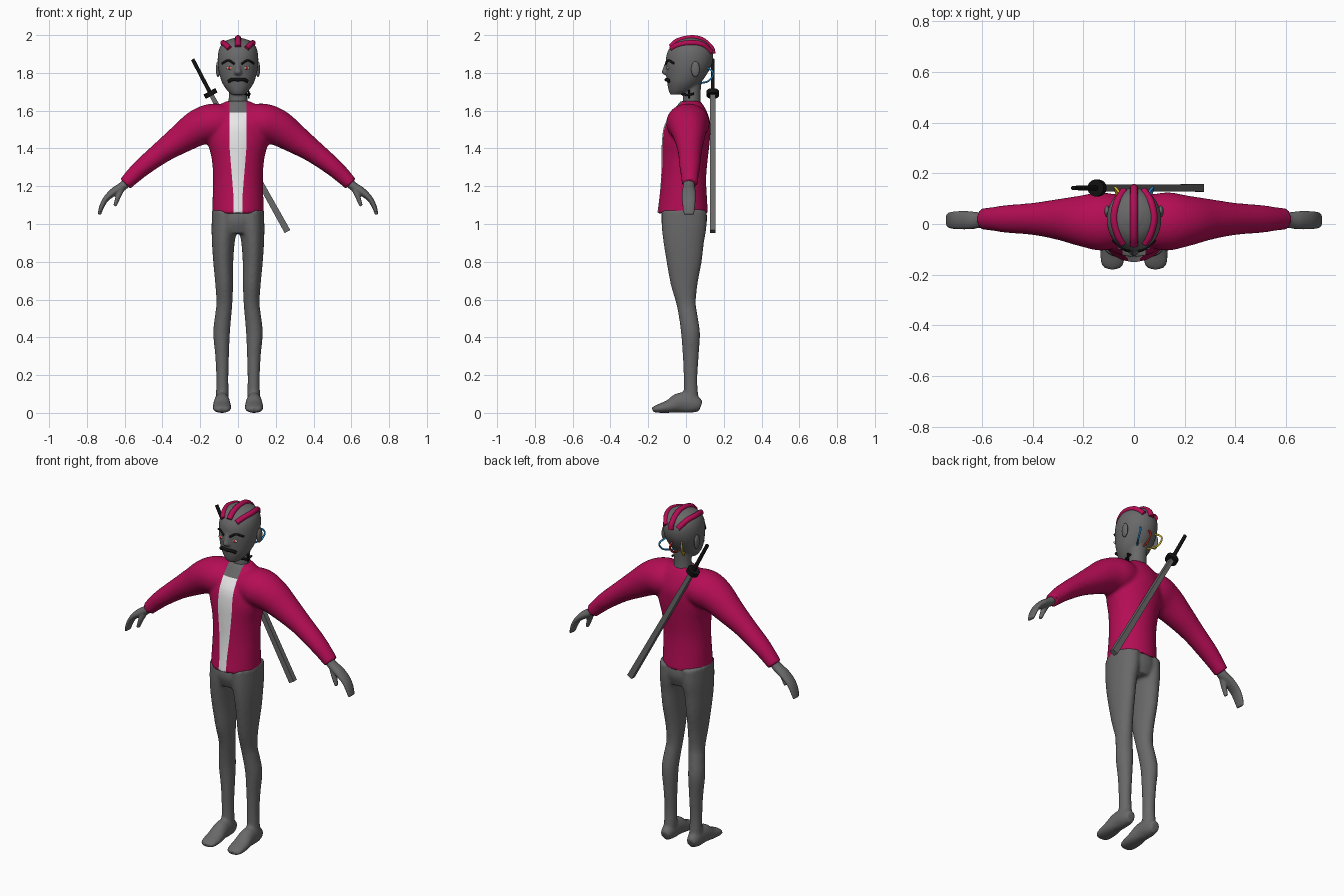
import bpy, bmesh, math
from mathutils import Vector
from mathutils.bvhtree import BVHTree

if "Cube" in bpy.data.objects:
    bpy.data.objects.remove(bpy.data.objects["Cube"])


def material(name, r, g, b):
    m = bpy.data.materials.new(name)
    m.use_nodes = True
    m.diffuse_color = (r, g, b, 1)
    m.node_tree.nodes["Principled BSDF"].inputs["Base Color"].default_value = (r, g, b, 1)
    return m


GREY = material("grey", .14, .14, .14)
PINK = material("crimson", .46, .004, .09)
WHITE = material("white", .8, .8, .8)
BLACK = material("black", .006, .006, .006)
RED = material("red", .6, .03, .02)
BLUE = material("blue", .02, .25, .6)
YELLOW = material("yellow", .75, .5, .02)


def spline(rows, steps):
    """Smooth curve through rows of any width."""
    p = [Vector(r) for r in rows]
    p = [p[0] * 2 - p[1]] + p + [p[-1] * 2 - p[-2]]
    out = []
    for a, b, c, d in zip(p, p[1:], p[2:], p[3:]):
        for k in range(steps):
            t = k / steps
            out.append((b * 2 + (c - a) * t + (a * 2 - b * 5 + c * 4 - d) * t ** 2
                        + (b * 3 - a - c * 3 + d) * t ** 3) * .5)
    return out + [p[-2]]


def loft(bm, rows, across="y", sides=32, steps=4, phase=0.0):
    """Rows are x, y, z, half size along the axis, half size the other way."""
    u = Vector((1, 0, 0)) if across == "x" else Vector((0, 1, 0))
    pts = spline(rows, steps)
    rings = []
    for i, p in enumerate(pts):
        t = Vector(pts[min(i + 1, len(pts) - 1)][:3]) - Vector(pts[max(i - 1, 0)][:3])
        v = t.cross(u).normalized()
        ring = []
        for k in range(sides):
            w = 2 * math.pi * k / sides + phase
            ring.append(bm.verts.new(Vector(p[:3]) + u * p[3] * math.cos(w) + v * p[4] * math.sin(w)))
        rings.append(ring)
    for a, b in zip(rings, rings[1:]):
        for k in range(sides):
            n = (k + 1) % sides
            bm.faces.new((a[k], a[n], b[n], b[k]))
    bm.faces.new(rings[0])
    bm.faces.new(rings[-1])


def finish(bm, name, mat, voxel=0, relax=4):
    """Make an object; with a voxel size, fuse its shells into one skin."""
    bmesh.ops.recalc_face_normals(bm, faces=bm.faces)
    me = bpy.data.meshes.new(name)
    bm.to_mesh(me)
    bm.free()
    ob = bpy.data.objects.new(name, me)
    bpy.context.collection.objects.link(ob)
    me.materials.append(mat)
    bpy.ops.object.select_all(action="DESELECT")
    ob.select_set(True)
    bpy.context.view_layer.objects.active = ob
    if voxel:
        r = ob.modifiers.new("fuse", "REMESH")
        r.mode, r.voxel_size = "VOXEL", voxel
        s = ob.modifiers.new("relax", "SMOOTH")
        s.factor, s.iterations = .5, relax
        for m in ("fuse", "relax"):
            bpy.ops.object.modifier_apply(modifier=m)
    bpy.ops.object.shade_smooth_by_angle(angle=math.radians(45))
    return ob


def cord(name, pts, radius, mat):
    """Round cord along a smooth path."""
    cu = bpy.data.curves.new(name, "CURVE")
    cu.dimensions, cu.bevel_depth, cu.bevel_resolution, cu.use_fill_caps = "3D", radius, 3, True
    path = spline(pts, 5)
    sp = cu.splines.new("POLY")
    sp.points.add(len(path) - 1)
    for q, p in zip(sp.points, path):
        q.co = (*p, 1)
    sp.use_smooth = True
    cu.materials.append(mat)
    ob = bpy.data.objects.new(name, cu)
    bpy.context.collection.objects.link(ob)
    return ob


def ball(name, loc, size, mat):
    bm = bmesh.new()
    bmesh.ops.create_uvsphere(bm, u_segments=16, v_segments=10, radius=1)
    bmesh.ops.scale(bm, vec=size, verts=bm.verts)
    bmesh.ops.translate(bm, vec=loc, verts=bm.verts)
    return finish(bm, name, mat)


# Legs, hips and feet
bm = bmesh.new()
loft(bm, [(0, -.008, 1.1, .11, .125), (0, -.01, 1.02, .122, .137), (0, -.01, .95, .1, .12)])
for s in (1, -1):
    loft(bm, [(s * x, y, z, a, b) for x, y, z, a, b in (
        (.068, -.01, 1.07, .12, .07), (.073, -.01, .98, .118, .067), (.078, -.012, .9, .107, .06),
        (.078, -.01, .8, .093, .053), (.073, -.01, .68, .071, .047), (.072, 0, .58, .052, .042),
        (.079, .012, .51, .05, .043), (.087, .024, .42, .05, .044), (.084, .025, .3, .042, .036),
        (.083, .024, .18, .036, .032), (.083, .026, .1, .038, .034), (.085, .03, .02, .04, .036))])
    loft(bm, [(s * .085, y, z, a, b) for y, z, a, b in (
        (.078, .034, .026, .03), (.04, .047, .038, .048), (-.03, .054, .042, .054),
        (-.09, .034, .049, .035), (-.15, .022, .047, .022), (-.178, .016, .03, .012))], "x")
for v in bm.verts:
    v.co.z = max(v.co.z, 0)
finish(bm, "legs", GREY, .009)

# Jacket: torso and sleeves
bm = bmesh.new()
loft(bm, [(0, (f + k) / 2, z, (k - f) / 2, w) for z, w, f, k in (
    (1.055, .137, -.152, .117), (1.15, .134, -.14, .11), (1.25, .132, -.132, .107),
    (1.35, .14, -.13, .116), (1.45, .165, -.127, .127), (1.53, .16, -.112, .13),
    (1.6, .125, -.066, .108), (1.65, .068, -.03, .078))], sides=48)
for s in (1, -1):
    loft(bm, [(s * x, y, z, a, b) for x, y, z, a, b in (
        (.04, .01, 1.535, .1, .09), (.13, .01, 1.535, .115, .103), (.21, .012, 1.51, .1, .096),
        (.3, .018, 1.452, .08, .078), (.4, .02, 1.383, .063, .06), (.5, .02, 1.305, .055, .049),
        (.555, .02, 1.255, .047, .043), (.597, .02, 1.212, .042, .037))])
jacket = finish(bm, "jacket", PINK, .01)
jacket.data.materials.append(WHITE)
jacket.data.materials.append(GREY)

# Open front: cut clean borders, then colour the shirt and throat
STRIP = ((1.04, .024, 1.15, .024), (1.15, .024, 1.42, .046), (1.42, .046, 1.7, .046))
bm = bmesh.new()
bm.from_mesh(jacket.data)


def cut(lo, hi, co, no):
    faces = [f for f in bm.faces if f.calc_center_median().y < .02
             and abs(f.calc_center_median().x) < .1 and lo <= f.calc_center_median().z <= hi]
    geom = set(faces)
    for f in faces:
        geom.update(f.edges, f.verts)
    bmesh.ops.bisect_plane(bm, geom=list(geom), dist=1e-5, plane_co=co, plane_no=no)


for z in (1.15, 1.42, 1.59):
    cut(z - .03, z + .03, (0, 0, z), (0, 0, 1))
for s in (1, -1):
    for z0, w0, z1, w1 in STRIP:
        cut(z0, z1, (s * w0, 0, z0), (z1 - z0, 0, -s * (w1 - w0)))
for f in bm.faces:
    c = f.calc_center_median()
    for z0, w0, z1, w1 in STRIP:
        if z0 <= c.z < z1 and c.y < .02 and abs(c.x) < w0 + (w1 - w0) * (c.z - z0) / (z1 - z0):
            f.material_index = 2 if c.z > 1.59 else 1
bm.to_mesh(jacket.data)
bm.free()

# Hands with curled fingers and thumb
for s, side in ((1, "left"), (-1, "right")):
    bm = bmesh.new()
    loft(bm, [(s * x, .015, z, a, b) for x, z, a, b in (
        (.575, 1.235, .028, .024), (.61, 1.2, .031, .024), (.655, 1.172, .036, .022),
        (.697, 1.135, .036, .016), (.72, 1.095, .034, .013), (.735, 1.05, .028, .009))])
    loft(bm, [(s * x, y, z, a, b) for x, y, z, a, b in (
        (.608, .01, 1.205, .02, .018), (.632, -.002, 1.15, .018, .014), (.652, -.006, 1.095, .012, .009))])
    finish(bm, side + "_hand", GREY, .005, 3)

# Head, neck and nose
bm = bmesh.new()
loft(bm, [(0, (f + k) / 2, z, (k - f) / 2, w) for z, w, f, k in (
    (1.685, .035, -.083, -.01), (1.71, .06, -.093, .04), (1.75, .085, -.1, .08),
    (1.8, .1, -.105, .115), (1.85, .107, -.107, .138), (1.9, .106, -.102, .143),
    (1.94, .094, -.08, .128), (1.968, .068, -.045, .1), (1.984, .025, 0, .055))])
loft(bm, [(0, .03, 1.58, .05, .054), (0, .03, 1.68, .046, .049), (0, .035, 1.77, .05, .052)])
loft(bm, [(0, -.096, 1.865, .012, .01), (0, -.104, 1.83, .016, .013),
          (0, -.108, 1.802, .02, .02), (0, -.1, 1.788, .012, .014)])
head = finish(bm, "head", GREY, .006, 3)
tree = BVHTree.FromPolygons([v.co for v in head.data.vertices],
                            [tuple(p.vertices) for p in head.data.polygons])


def snap(p, lift=0.0):
    """Move a point onto the head surface, seen from the skull centre."""
    o = Vector((0, .02, p[2] if p[2] < 1.88 else 1.86))
    d = (Vector(p) - o).normalized()
    return tree.ray_cast(o, d)[0] + d * lift


# Hair ridges
cord("middle_braid", [snap(p) for p in ((0, -.08, 1.935), (0, -.045, 1.97), (0, .02, 1.99),
                                        (0, .08, 1.975), (0, .125, 1.93), (0, .14, 1.9))], .016, PINK)
for s, side in ((1, "left"), (-1, "right")):
    cord(side + "_braid", [snap((s * x, y, z)) for x, y, z in (
        (.045, -.08, 1.93), (.065, -.045, 1.95), (.078, .02, 1.958), (.066, .085, 1.95),
        (.038, .13, 1.91))], .015, PINK)
    # Ears, eyes and eyebrows
    ball(side + "_ear", (s * .106, .05, 1.82), (.011, .023, .042), GREY)
    ball(side + "_eye", snap((s * .046, -.1, 1.826)), (.019, .006, .008), WHITE)
    ball(side + "_iris", snap((s * .046, -.1, 1.826), .004), (.008, .004, .007), RED)
    cord(side + "_eyebrow", [snap((s * x, y, z), .001) for x, y, z in (
        (.018, -.1, 1.847), (.05, -.09, 1.866), (.08, -.06, 1.85))], .006, BLACK)
cord("moustache", [snap((x, -.1, z), .004) for x, z in (
    (-.056, 1.755), (-.03, 1.765), (0, 1.764), (.03, 1.765), (.056, 1.755))], .009, BLACK)

# Coloured loops behind the head
for name, x, out, mat in (("blue_loop", .045, .03, BLUE), ("red_loop", 0, .004, RED),
                          ("yellow_loop", -.045, -.03, YELLOW)):
    cord(name, [(x, .105, 1.83), (x + out * .8, .138, 1.81), (x + out, .142, 1.785),
                (x + out * .7, .115, 1.755), (x * .8, .07, 1.745)], .005, mat)

# Small spiked mark on the left of the neck
cord("neck_bar", [(.036, -.018, 1.69), (.057, .005, 1.683), (.06, .042, 1.69)], .006, BLACK)
cord("neck_spike", [(.054, .015, 1.71), (.056, .015, 1.69), (.055, .015, 1.665)], .005, BLACK)

# Sword slung across the back
tip, neck, end = Vector((.262, .142, .96)), Vector((-.145, .142, 1.69)), Vector((-.24, .142, 1.872))
along = (neck - tip).normalized()
for name, a, b, size_a, size_b, sides, mat in (
        ("scabbard", tip, neck, (.021, .024), (.02, .017), 4, GREY),
        ("sword_guard", neck - along * .012, neck + along * .014, (.033, .036), (.033, .036), 20, BLACK),
        ("sword_grip", neck, end, (.01, .011), (.009, .01), 12, BLACK)):
    bm = bmesh.new()
    loft(bm, [(*a, *size_a), (*b, *size_b)], sides=sides, steps=1, phase=math.pi / 4)
    finish(bm, name, mat)
